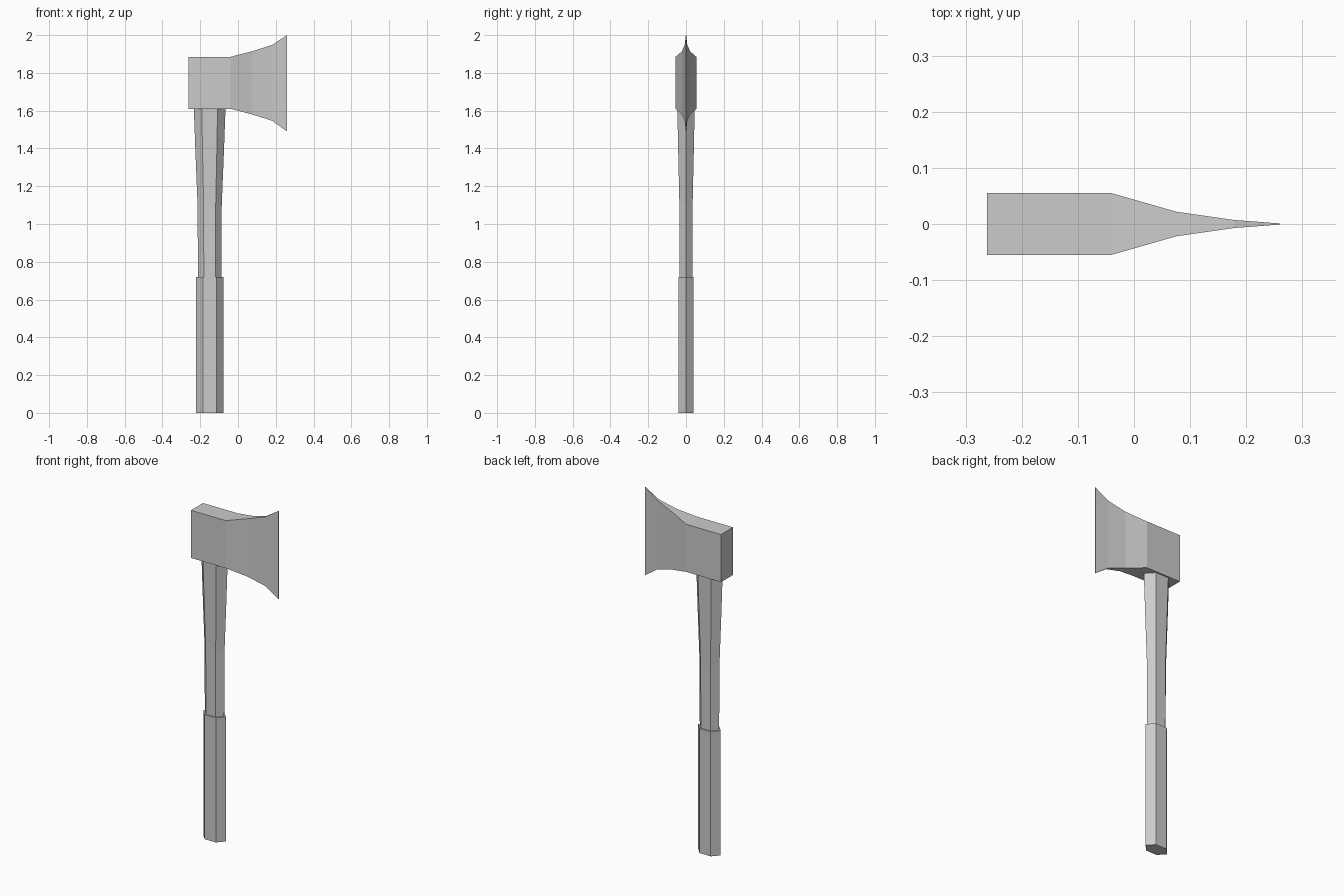
import bpy
import math

if "Cube" in bpy.data.objects:
    bpy.data.objects.remove(bpy.data.objects["Cube"])

grey = bpy.data.materials.new("plain grey")
grey.diffuse_color = (0.6, 0.6, 0.6, 1)
grey.use_nodes = True
grey.node_tree.nodes["Principled BSDF"].inputs["Base Color"].default_value = grey.diffuse_color


def loft(name, rings):
    """Skin equal-length closed rings and cap both ends with flat faces."""
    n = len(rings[0])
    verts = [p for ring in rings for p in ring]
    faces = [tuple(reversed(range(n))),
             tuple(range(len(verts) - n, len(verts)))]
    for r in range(len(rings) - 1):
        for i in range(n):
            j = (i + 1) % n
            faces.append((r * n + i, r * n + j, (r + 1) * n + j, (r + 1) * n + i))
    mesh = bpy.data.meshes.new(name)
    mesh.from_pydata(verts, [], faces)
    mesh.materials.append(grey)
    obj = bpy.data.objects.new(name, mesh)
    bpy.context.collection.objects.link(obj)
    return obj


def hexagon(z, rx, ry):
    """Six-sided handle section with corners pointing along x."""
    s = ry / math.sin(math.pi / 3)
    return [(-0.15 + rx * math.cos(k * math.pi / 3),
             s * math.sin(k * math.pi / 3), z) for k in range(6)]


def slab(x, half_y, low, high):
    """Rectangular section of the head across x."""
    return [(x, -half_y, low), (x, half_y, low),
            (x, half_y, high), (x, -half_y, high)]


# Thicker lower grip
loft("grip", [hexagon(0, 0.072, 0.04), hexagon(0.72, 0.072, 0.04)])

# Shaft flaring towards the head
loft("shaft", [hexagon(z, rx, ry) for z, rx, ry in (
    (0.72, 0.062, 0.034), (1.1, 0.064, 0.035),
    (1.37, 0.075, 0.041), (1.615, 0.084, 0.046))])

# Axe head: square poll, tapering to a flared cutting edge
loft("axe_head", [slab(*s) for s in (
    (-0.262, 0.055, 1.61, 1.885), (-0.04, 0.055, 1.61, 1.885),
    (0.075, 0.022, 1.58, 1.914), (0.18, 0.007, 1.547, 1.948),
    (0.26, 0.001, 1.49, 2.0))])
